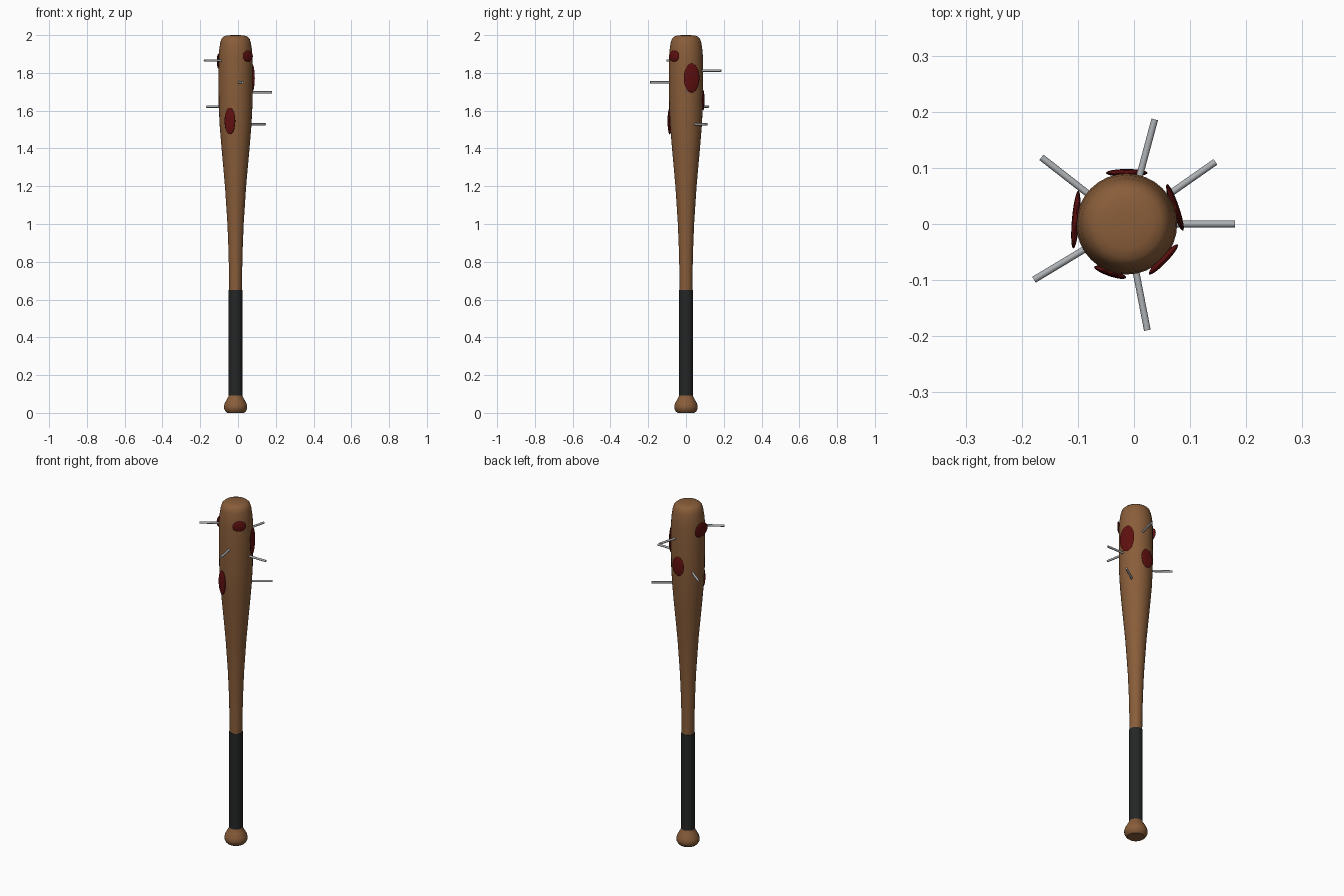
import bpy, math
from mathutils import Matrix, Vector

if "Cube" in bpy.data.objects:
    bpy.data.objects.remove(bpy.data.objects["Cube"])

AXIS_X = -0.013  # bat axis, offset by the uneven nails


def material(name, rgb):
    m = bpy.data.materials.new(name)
    m.diffuse_color = (*rgb, 1)
    m.use_nodes = True
    m.node_tree.nodes["Principled BSDF"].inputs["Base Color"].default_value = m.diffuse_color
    return m


wood = material("wood", (0.25, 0.11, 0.042))
tape = material("black grip", (0.018, 0.019, 0.019))
steel = material("steel", (0.42, 0.44, 0.46))
blood = material("dark red", (0.115, 0.005, 0.005))


def finish(obj, name, mat, angle=40):
    obj.name = name
    obj.data.materials.append(mat)
    bpy.ops.object.select_all(action='DESELECT')
    obj.select_set(True)
    bpy.context.view_layer.objects.active = obj
    bpy.ops.object.shade_smooth_by_angle(angle=math.radians(angle))


def lathe(name, profile, mat, sides=32):
    """Revolve (radius, z) points around the bat axis, capping both ends."""
    verts, faces = [], []
    for r, z in profile:
        for i in range(sides):
            a = 2 * math.pi * i / sides
            verts.append((AXIS_X + r * math.cos(a), r * math.sin(a), z))
    for k in range(len(profile) - 1):
        for i in range(sides):
            j = (i + 1) % sides
            faces.append((k * sides + i, k * sides + j,
                          (k + 1) * sides + j, (k + 1) * sides + i))
    faces.append(tuple(reversed(range(sides))))
    faces.append(tuple(range((len(profile) - 1) * sides, len(profile) * sides)))
    me = bpy.data.meshes.new(name)
    me.from_pydata(verts, [], faces)
    obj = bpy.data.objects.new(name, me)
    bpy.context.collection.objects.link(obj)
    finish(obj, name, mat)


# Wooden barrel, tapering to the handle
lathe("barrel", [(0.033, 0.60), (0.034, 0.70), (0.037, 0.85), (0.043, 1.0),
                 (0.056, 1.2), (0.074, 1.4), (0.084, 1.52), (0.089, 1.62),
                 (0.09, 1.75), (0.09, 1.88), (0.087, 1.92), (0.081, 1.96),
                 (0.074, 1.982), (0.062, 1.993), (0.045, 1.998),
                 (0.02, 2.0)], wood)

# Wrapped grip
lathe("grip", [(0.036, 0.088), (0.036, 0.65)], tape)

# End knob
lathe("knob", [(0.045, 0.0), (0.054, 0.008), (0.061, 0.022), (0.062, 0.034),
               (0.058, 0.05), (0.046, 0.072), (0.037, 0.088),
               (0.034, 0.10)], wood)


def radial(angle, z, dist):
    """Frame on the bat surface: local X points outward, local Z up."""
    a = math.radians(angle)
    pos = Vector((AXIS_X + dist * math.cos(a), dist * math.sin(a), z))
    return Matrix.Translation(pos) @ Matrix.Rotation(a, 4, 'Z')


# Nails: (angle, height)
for angle, z in [(75, 1.812), (35, 1.528), (0, 1.697),
                 (-79, 1.75), (-149, 1.865), (142, 1.621)]:
    bpy.ops.mesh.primitive_cylinder_add(vertices=12, radius=0.006, depth=0.134)
    nail = bpy.context.object
    nail.data.transform(radial(angle, z, 0.126) @ Matrix.Rotation(math.pi / 2, 4, 'Y'))
    finish(nail, "nail", steel)

# Blood spots: (angle, height, half width, half height)
for angle, z, w, h in [(-44, 1.889, 0.037, 0.03), (-109, 1.545, 0.03, 0.07),
                       (19, 1.773, 0.044, 0.077), (90, 1.656, 0.037, 0.055),
                       (175, 1.862, 0.052, 0.04)]:
    bpy.ops.mesh.primitive_uv_sphere_add(segments=24, ring_count=12, radius=1)
    spot = bpy.context.object
    spot.data.transform(radial(angle, z, 0.091) @ Matrix.Diagonal((0.007, w, h, 1)))
    finish(spot, "blood_spot", blood, 60)
